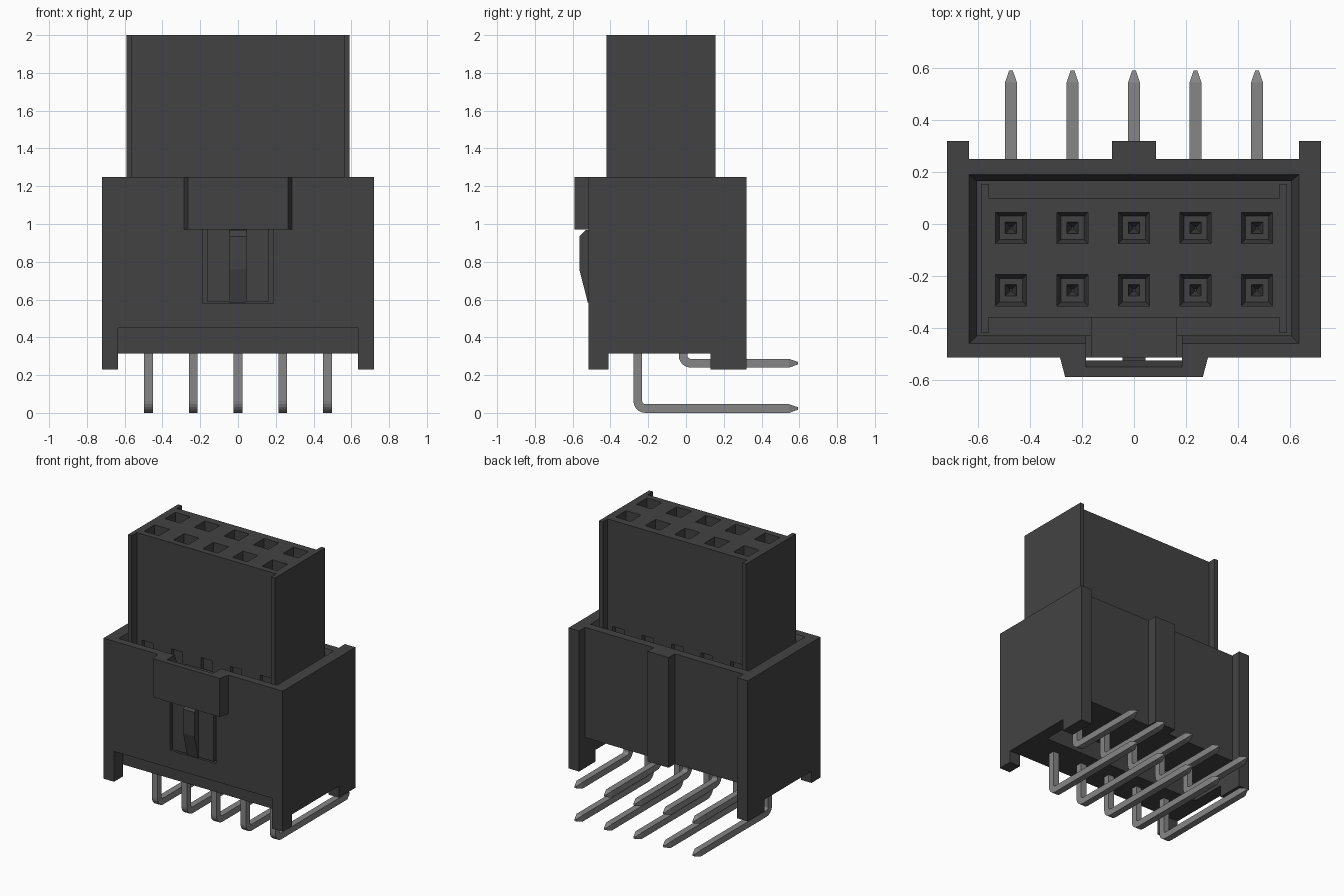
import bpy, bmesh, math
from mathutils import Vector

cube = bpy.data.objects.get("Cube")
if cube:
    bpy.data.objects.remove(cube)


def material(name, rgb):
    m = bpy.data.materials.new(name)
    m.use_nodes = True
    m.diffuse_color = (*rgb, 1)
    m.node_tree.nodes["Principled BSDF"].inputs["Base Color"].default_value = (*rgb, 1)
    return m


PLASTIC = material("dark plastic", (0.055, 0.055, 0.055))
METAL = material("grey metal", (0.24, 0.24, 0.24))


def make(name, solids, mat=PLASTIC):
    """One object from several solids, each a list of rings joined and capped."""
    bm = bmesh.new()
    for rings in solids:
        rows = [[bm.verts.new(p) for p in ring] for ring in rings]
        n = len(rows[0])
        for a, b in zip(rows, rows[1:]):
            for i in range(n):
                j = (i + 1) % n
                bm.faces.new((a[i], a[j], b[j], b[i]))
        bm.faces.new(rows[0])
        bm.faces.new(rows[-1])
    bmesh.ops.recalc_face_normals(bm, faces=bm.faces)
    me = bpy.data.meshes.new(name)
    bm.to_mesh(me)
    bm.free()
    me.materials.append(mat)
    ob = bpy.data.objects.new(name, me)
    bpy.context.collection.objects.link(ob)
    return ob


def rect(x0, x1, y0, y1, z):
    return [(x0, y0, z), (x1, y0, z), (x1, y1, z), (x0, y1, z)]


def box(x0, x1, y0, y1, z0, z1):
    return [rect(x0, x1, y0, y1, z0), rect(x0, x1, y0, y1, z1)]


def up(pts, z0, z1):
    """Plan profile raised along z."""
    return [[(x, y, z) for x, y in pts] for z in (z0, z1)]


def across(pts, w):
    """Side profile (y, z) extruded to both sides of x = 0."""
    return [[(x, y, z) for y, z in pts] for x in (-w, w)]


def mirrored(half):
    return half + [(-x, y) for x, y in reversed(half)]


def cut(ob, solids):
    cutter = make("cutter", solids)
    cutter.hide_render = True
    mod = ob.modifiers.new("cut", 'BOOLEAN')
    mod.operation = 'DIFFERENCE'
    mod.solver = 'EXACT'
    mod.object = cutter
    bpy.context.view_layer.objects.active = ob
    bpy.ops.object.modifier_apply(modifier=mod.name)
    bpy.data.objects.remove(cutter)


COLUMNS = [-0.474, -0.237, 0, 0.237, 0.474]
ROWS = [-0.255, -0.015]

# Shroud: plan outline with back corner posts and a centre rib
plan = mirrored([(0.085, 0.32), (0.085, 0.25), (0.635, 0.25), (0.635, 0.32),
                 (0.72, 0.32), (0.72, -0.515)])
shroud = make("shroud", [up(plan, 0.23, 1.25)])

# Chamfered cavity
cut(shroud, [[rect(-0.605, 0.605, -0.43, 0.165, 0.55),
              rect(-0.605, 0.605, -0.43, 0.165, 1.17),
              rect(-0.635, 0.635, -0.46, 0.19, 1.25),
              rect(-0.635, 0.635, -0.46, 0.19, 1.35)]])
# Underside: raised front and back edges, middle floor step, corner feet
cut(shroud, [box(-0.635, 0.635, -0.7, -0.41, 0.1, 0.45)])
cut(shroud, [box(-0.635, 0.635, -0.13, 0.5, 0.1, 0.45)])
cut(shroud, [box(-0.9, 0.9, -0.411, 0.13, 0.1, 0.315)])

# Latch cover on the front, with the latch pocket cut through both parts
cover = make("latch_cover", [up([(-0.285, -0.514), (-0.265, -0.59),
                                 (0.265, -0.59), (0.285, -0.514)], 0.97, 1.25)])
pocket = across([(-0.4, 0.58), (-0.525, 0.58), (-0.525, 1.18), (-0.55, 1.25),
                 (-0.55, 1.35), (-0.4, 1.35)], 0.185)
cut(shroud, [pocket])
cut(cover, [pocket])

# Plug: body with projecting end flanges
plug = make("plug", [up(mirrored([(0.56, 0.10), (0.56, 0.155), (0.59, 0.155),
                                  (0.59, -0.42), (0.56, -0.42), (0.56, -0.36)]), 0.56, 2.0)])
sockets, windows = [], []
for x in COLUMNS:
    for y in ROWS:
        sockets.append([rect(x - h, x + h, y - h, y + h, z) for h, z in
                        ((0.06, 2.1), (0.06, 1.93), (0.045, 1.85), (0.022, 1.85), (0.004, 1.76))])
    windows.append(box(x - 0.045, x + 0.045, -0.40, -0.33, 1.02, 1.23))
    windows.append(box(x - 0.045, x + 0.045, 0.07, 0.14, 1.02, 1.23))
cut(plug, sockets)
cut(plug, windows)

# Latch arm and its hook
make("latch_arm", [box(-0.165, 0.165, -0.515, -0.355, 0.59, 1.15)])
make("latch_hook", [across([(-0.50, 0.585), (-0.52, 0.585), (-0.565, 0.76),
                            (-0.565, 0.935), (-0.53, 0.968), (-0.50, 0.968)], 0.045)])


def bent_pin(name, x, y, z):
    """Square pin going down at y, bending back at height z, with a tapered tip."""
    h, r = 0.023, 0.04
    path = [(y, 0.62, 0.0, 1.0)]                     # y, z, heading, taper
    for i in range(7):
        a = math.radians(15 * i)
        path.append((y + r - r * math.cos(a), z + r - r * math.sin(a), a, 1.0))
    path += [(0.545, z, math.pi / 2, 1.0), (0.592, z, math.pi / 2, 0.3)]
    rings = []
    for py, pz, a, s in path:
        n = Vector((0, math.cos(a), math.sin(a))) * h * s
        side = Vector((h * s, 0, 0))
        c = Vector((x, py, pz))
        rings.append([c - n - side, c + n - side, c + n + side, c - n + side])
    make(name, [rings], METAL)


# Two rows of right-angle pins
for i, x in enumerate(COLUMNS):
    bent_pin(f"front_pin_{i + 1}", x, ROWS[0], 0.023)
    bent_pin(f"back_pin_{i + 1}", x, ROWS[1], 0.263)
